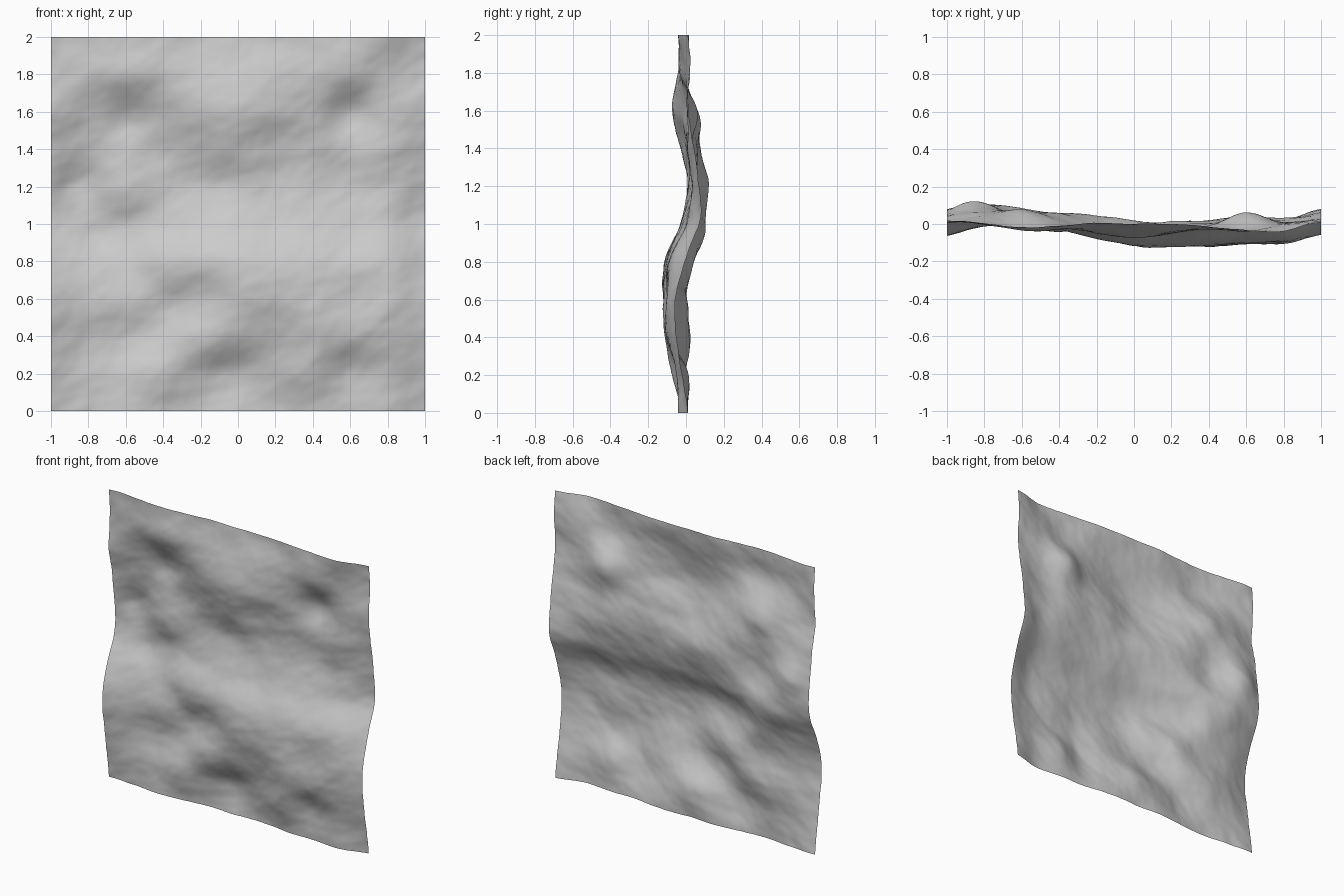
import bpy
import bmesh
from math import exp, floor
from mathutils import Vector, noise

if "Cube" in bpy.data.objects:
    bpy.data.objects.remove(bpy.data.objects["Cube"], do_unlink=True)

# Relief depth (hundredths, + is backwards); rows climb from the bottom,
# columns run left to right, and the pattern tiles in both directions
RELIEF = [
    [1, 0, -2, -1, 1, 0, 0, -2, -3, -4],
    [-2, 0, -1, -4, -1, 1, -3, -7, -3, -5],
    [-5, 0, 2, 0, -7, -8, -7, -11, -10, -9],
    [-6, -1, 0, 0, -4, -11, -12, -12, -10, -10],
    [-1, 3, 4, -3, -8, -11, -11, -10, -9, -8],
    [7, 10, 9, 4, 0, -3, -3, -3, -1, 1],
    [7, 10, 5, 6, 4, 1, 1, 2, 4, 3],
    [4, 8, 6, 5, 0, -3, 0, 1, 3, 1],
    [1, 4, 5, 1, -5, -7, -5, -1, 5, 1],
    [2, 0, -3, -3, -3, -4, -4, -3, -3, 0],
]
CELLS = len(RELIEF)
SEGMENTS = 120

# Local hollows (+) and bulges (-): x, z, radius, depth
DENTS = [
    (-0.87, 1.22, 0.1, 0.025),
    (-0.65, 1.12, 0.13, -0.015),
    (-0.75, 0.92, 0.1, 0.014),
    (-0.35, 0.54, 0.11, 0.015),
    (-0.33, 0.38, 0.11, -0.015),
    (-0.6, 1.53, 0.1, 0.014),
    (0.57, 1.58, 0.1, 0.01),
    (-0.05, 1.24, 0.1, 0.012),
]


def spline(a, b, c, d, t):
    """Smooth curve from b to c."""
    return b + t / 2 * (c - a + t * (2 * a - 5 * b + 4 * c - d
                                     + t * (3 * (b - c) + d - a)))


def relief_depth(x, z):
    """Smoothly interpolated relief at a point of the sheet."""
    u, v = (x + 1) / 2 * CELLS, z / 2 * CELLS
    column, row = floor(u), floor(v)
    across = []
    for j in range(-1, 3):
        line = RELIEF[(row + j) % CELLS]
        knots = [line[(column + i) % CELLS] for i in range(-1, 3)]
        across.append(spline(*knots, u - column))
    return spline(*across, v - row) / 100


def dent_depth(x, z):
    """Sum of the soft local hollows and bulges."""
    return sum(depth * exp(-((x - cx) ** 2 + (z - cz) ** 2) / radius ** 2)
               for cx, cz, radius, depth in DENTS)


def fine_detail(x, z):
    """Small irregular creases."""
    point = Vector((4 * x - z, 0, 5 * z - x))
    return 0.008 * noise.fractal(point, 1.0, 2.0, 4)


# Rippled sheet standing upright
bm = bmesh.new()
bmesh.ops.create_grid(bm, x_segments=SEGMENTS, y_segments=SEGMENTS, size=1)
for vert in bm.verts:
    x, z = vert.co.x, vert.co.y + 1
    vert.co = (x, relief_depth(x, z) + dent_depth(x, z) + fine_detail(x, z), z)
for face in bm.faces:
    face.smooth = True
mesh = bpy.data.meshes.new("rippled_sheet")
bm.to_mesh(mesh)
bm.free()
sheet = bpy.data.objects.new("rippled_sheet", mesh)
bpy.context.collection.objects.link(sheet)

# Plain grey surface
grey = bpy.data.materials.new("plain_grey")
grey.use_nodes = True
colour = (0.6, 0.6, 0.6, 1)
grey.diffuse_color = colour
grey.node_tree.nodes["Principled BSDF"].inputs["Base Color"].default_value = colour
mesh.materials.append(grey)
